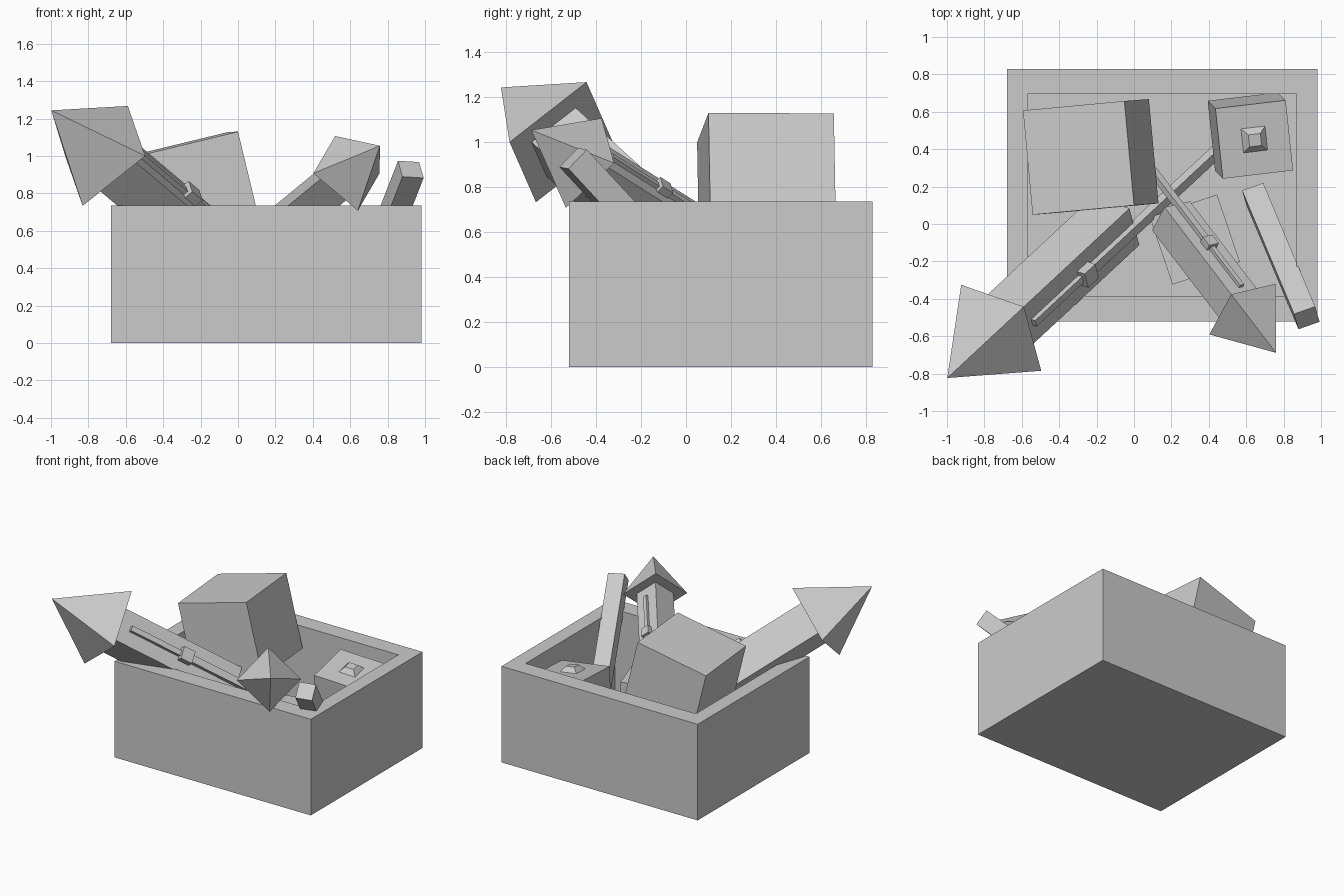
import bpy, bmesh, math
from mathutils import Matrix, Vector

cube = bpy.data.objects.get("Cube")
if cube:
    bpy.data.objects.remove(cube, do_unlink=True)

grey = bpy.data.materials.new("plain grey")
grey.use_nodes = True
grey.diffuse_color = (0.6, 0.6, 0.6, 1)
grey.node_tree.nodes["Principled BSDF"].inputs["Base Color"].default_value = grey.diffuse_color


def finish(bm, name):
    bmesh.ops.recalc_face_normals(bm, faces=bm.faces)
    mesh = bpy.data.meshes.new(name)
    bm.to_mesh(mesh)
    bm.free()
    mesh.materials.append(grey)
    obj = bpy.data.objects.new(name, mesh)
    bpy.context.collection.objects.link(obj)
    return obj


def frame(origin, x, z):
    """Orthonormal placement with local z kept and local x squared up to it."""
    z = Vector(z).normalized()
    y = z.cross(Vector(x)).normalized()
    m = Matrix((y.cross(z), y, z)).transposed().to_4x4()
    m.translation = Vector(origin)
    return m


def block(name, place, size, centre=(0, 0, 0)):
    bm = bmesh.new()
    bmesh.ops.create_cube(bm, size=1, matrix=place @ Matrix.Translation(centre)
                          @ Matrix.Diagonal((*size, 1)))
    return finish(bm, name)


def pyramid(name, place, base, top, height, z=0.0):
    """Four-sided pyramid or frustum with its base at local height z."""
    bm = bmesh.new()
    bmesh.ops.create_cone(bm, cap_ends=True, segments=4, radius1=base / math.sqrt(2),
                          radius2=top / math.sqrt(2), depth=height,
                          matrix=place @ Matrix.Translation((0, 0, z + height / 2))
                          @ Matrix.Rotation(math.pi / 4, 4, 'Z'))
    bmesh.ops.remove_doubles(bm, verts=bm.verts, dist=1e-5)
    return finish(bm, name)


# Open crate with thick walls
CX, CY, H = 0.15, 0.155, 0.735
bm = bmesh.new()
bmesh.ops.create_cube(bm, size=1, matrix=Matrix.Translation((CX, CY, H / 2))
                      @ Matrix.Diagonal((1.66, 1.35, H, 1)))
bm.faces.ensure_lookup_table()
rim = max(bm.faces, key=lambda f: f.calc_center_median().z)
bmesh.ops.inset_region(bm, faces=[rim], thickness=0.12)
for v in rim.verts:
    v.co.x = CX + math.copysign(0.72, v.co.x - CX)
    v.co.y = CY + math.copysign(0.54, v.co.y - CY)
floor = bmesh.ops.extrude_discrete_faces(bm, faces=[rim])["faces"][0]
for v in floor.verts:
    v.co.z = 0.12
finish(bm, "crate")


# Square rockets, each with a guide stick clipped to one side
def rocket(name, nose_base, tip, scale):
    base = Vector(nose_base)
    axis = (Vector(tip) - base).normalized()
    side = Vector((-axis.y, axis.x, 0)).normalized()
    up = axis.cross(side)
    if up.z < 0:
        up = -up
    place = frame(base, up + side, axis) @ Matrix.Scale(scale, 4)
    pyramid(name + "_nose", place, 0.444, 0, 0.463)
    block(name + "_body", place, (0.254, 0.254, 0.99), (0, 0, -0.495))
    block(name + "_stick_tip", place, (0.05, 0.04, 0.46), (0.13, 0, -0.34))
    block(name + "_stick", place, (0.05, 0.055, 1.24), (0.135, 0, -1.18))
    block(name + "_clip", place, (0.08, 0.095, 0.09), (0.14, 0, -0.56))


rocket("large_rocket", (-0.71, -0.555, 1.0), (-1.0, -0.825, 1.245), 1.0)
rocket("small_rocket", (0.58, -0.455, 0.907), (0.76, -0.69, 1.055), 0.71)

# Large tilted cube
corner = Vector((0, 0.1, 1.13))
place = frame(corner, (0.535, 0.05, 0.14), (-0.13, -0.01, 0.54))
block("large_cube", place, (0.56, 0.56, 0.56), (-0.28, 0.28, -0.28))

# Square beam leaning in the corner
place = frame((0.924, -0.502, 0.928), (0.113, 0.04, -0.007), (0.275, -0.654, 0.705))
block("leaning_beam", place, (0.12, 0.12, 1.01), (0, 0, -0.505))


# Small boxes with a tapered button on top
def button_box(name, top_centre, x_dir, normal):
    place = frame(top_centre, x_dir, normal)
    block(name, place, (0.38, 0.38, 0.38), (0, 0, -0.19))
    pyramid(name + "_button", place, 0.13, 0.065, 0.035)


button_box("upper_button_box", (0.643, 0.452, 0.65), (0.38, 0.045, -0.04), (0.11, -0.11, 1))
button_box("lower_button_box", (0.325, -0.083, 0.5), (0.37, 0.125, 0), (0, 0, 1))
